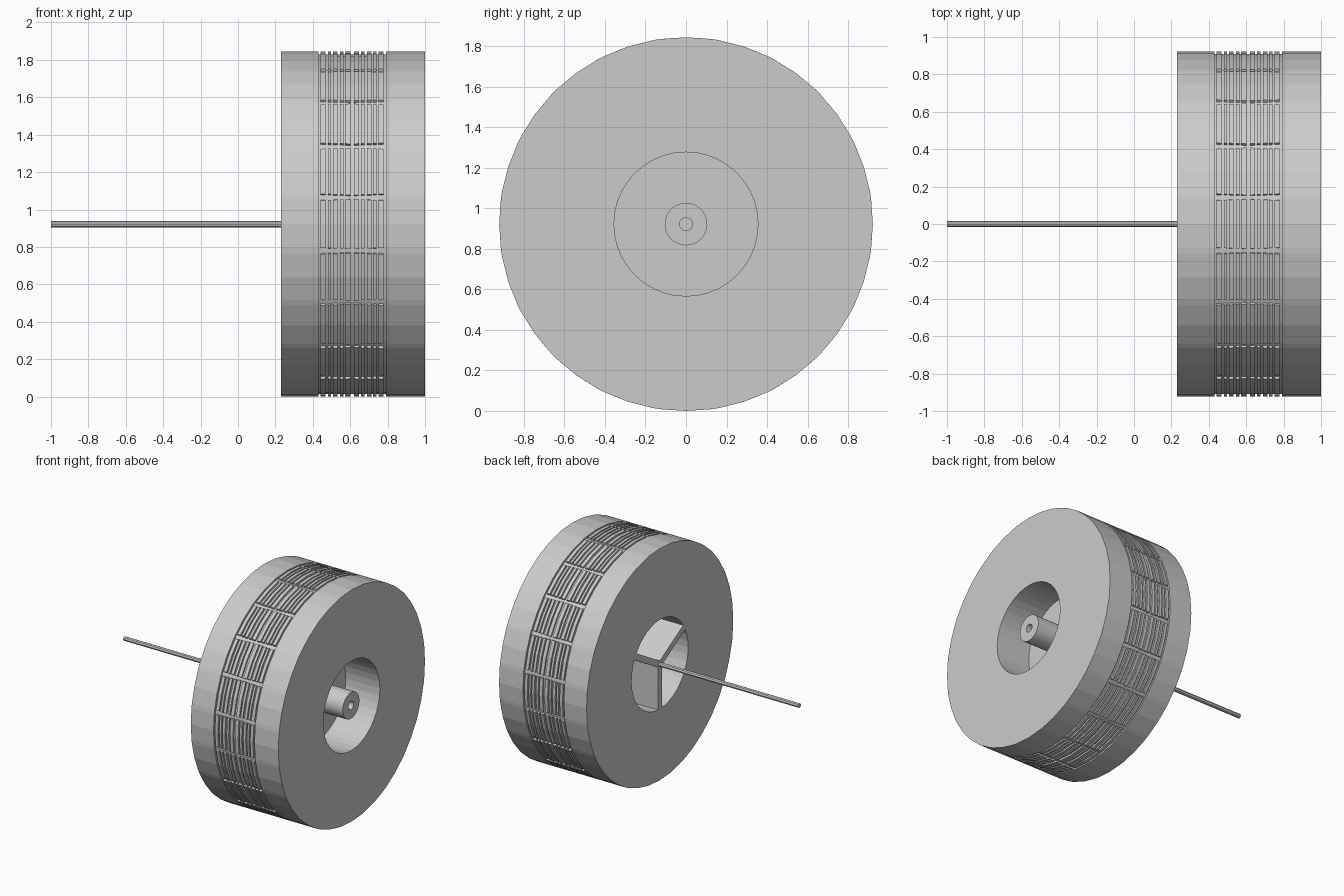
import bpy, bmesh, math
from mathutils import Matrix, Vector

if "Cube" in bpy.data.objects:
    bpy.data.objects.remove(bpy.data.objects["Cube"])

R = 0.922            # wheel radius, also the axle height
BORE = 0.355         # centre opening
X0, X1 = 0.23, 1.0   # wheel width
T0, T1 = 0.43, 0.79  # tread band
MID = (T0 + T1) / 2
DEPTH = 0.014        # tread groove depth

grey = bpy.data.materials.new("plain grey")
grey.use_nodes = True
grey.diffuse_color = (0.6, 0.6, 0.6, 1)
grey.node_tree.nodes["Principled BSDF"].inputs["Base Color"].default_value = (0.6, 0.6, 0.6, 1)


def finish(name, bm):
    bmesh.ops.recalc_face_normals(bm, faces=bm.faces)
    mesh = bpy.data.meshes.new(name)
    bm.to_mesh(mesh)
    bm.free()
    mesh.materials.append(grey)
    obj = bpy.data.objects.new(name, mesh)
    bpy.context.collection.objects.link(obj)
    return obj


def on_axle(x, r, a):
    return Vector((x, r * math.cos(a), R + r * math.sin(a)))


def lathe(name, profile, steps, shape=None):
    """Closed ring of (x, radius) points turned about the axle line."""
    bm = bmesh.new()
    rings = []
    for step in steps:
        ring = []
        for x, r in profile:
            rr, a = shape(x, r, step) if shape else (r, step)
            ring.append(bm.verts.new(on_axle(x, rr, a)))
        rings.append(ring)
    n, m = len(rings), len(profile)
    for i in range(n):
        a, b = rings[i], rings[(i + 1) % n]
        for j in range(m):
            k = (j + 1) % m
            bm.faces.new((a[j], a[k], b[k], b[j]))
    return finish(name, bm)


def rod(name, x0, x1, r, sides):
    bm = bmesh.new()
    place = Matrix.Translation(((x0 + x1) / 2, 0, R)) @ Matrix.Rotation(math.pi / 2, 4, 'Y')
    bmesh.ops.create_cone(bm, cap_ends=True, segments=sides, radius1=r, radius2=r,
                          depth=x1 - x0, matrix=place)
    return finish(name, bm)


# Tyre: ribbed profile, with cross grooves pressed into the tread band
profile = [(X0, BORE), (X0, R), (T0, R)]
for centre, width in ((0.436, .012), (0.474, .012), (0.502, .010), (0.538, .014),
                      (0.568, .010), (0.61, .018), (0.652, .010), (0.684, .014),
                      (0.718, .010), (0.746, .012), (0.784, .012)):
    a, b = centre - width / 2, centre + width / 2
    profile += [(a, R), (a, R - DEPTH), (b, R - DEPTH), (b, R)]
profile += [(T1, R), (T1 + 0.001, R), (X1, R), (X1, BORE)]

steps = []           # (base angle, offset, pressed-in flag) in degrees
for i in range(20):
    base = 9 + 18 * i
    steps += [(base, -1.0, False), (base, -0.8, True), (base, 0.8, True),
              (base, 1.0, False), (base, 9, False)]


def tread(x, r, step):
    base, offset, pressed = step
    if T0 < x <= T1:
        if pressed:
            r = min(r, R - DEPTH)
        if abs(offset) < 2:
            offset *= 0.7 + 2.5 * abs(x - MID)
    return r, math.radians(base + offset)


lathe("tyre", profile, steps, tread)

# Web disc closing the bore, and the hub with its blind hole
rod("web_disc", 0.64, 0.70, BORE + 0.005, 40)
turn = [math.tau * i / 32 for i in range(32)]
lathe("hub", [(0.69, 0.032), (0.69, 0.105), (0.995, 0.105), (0.995, 0.032)], turn)
rod("hub_hole_floor", 0.69, 0.90, 0.033, 32)

# Three deep spokes on the axle side
for i, angle in enumerate((30, 150, 270)):
    bm = bmesh.new()
    bmesh.ops.create_cube(bm, size=1)
    length, depth = BORE + 0.003, 0.65 - X0
    place = (Matrix.Translation((X0 + depth / 2, 0, R))
             @ Matrix.Rotation(math.radians(angle), 4, 'X')
             @ Matrix.Translation((0, length / 2, 0))
             @ Matrix.Diagonal((depth, length, 0.05, 1)))
    bmesh.ops.transform(bm, matrix=place, verts=bm.verts)
    finish(f"spoke_{i + 1}", bm)

# Axle
rod("axle", -1.0, 0.66, 0.017, 8)
